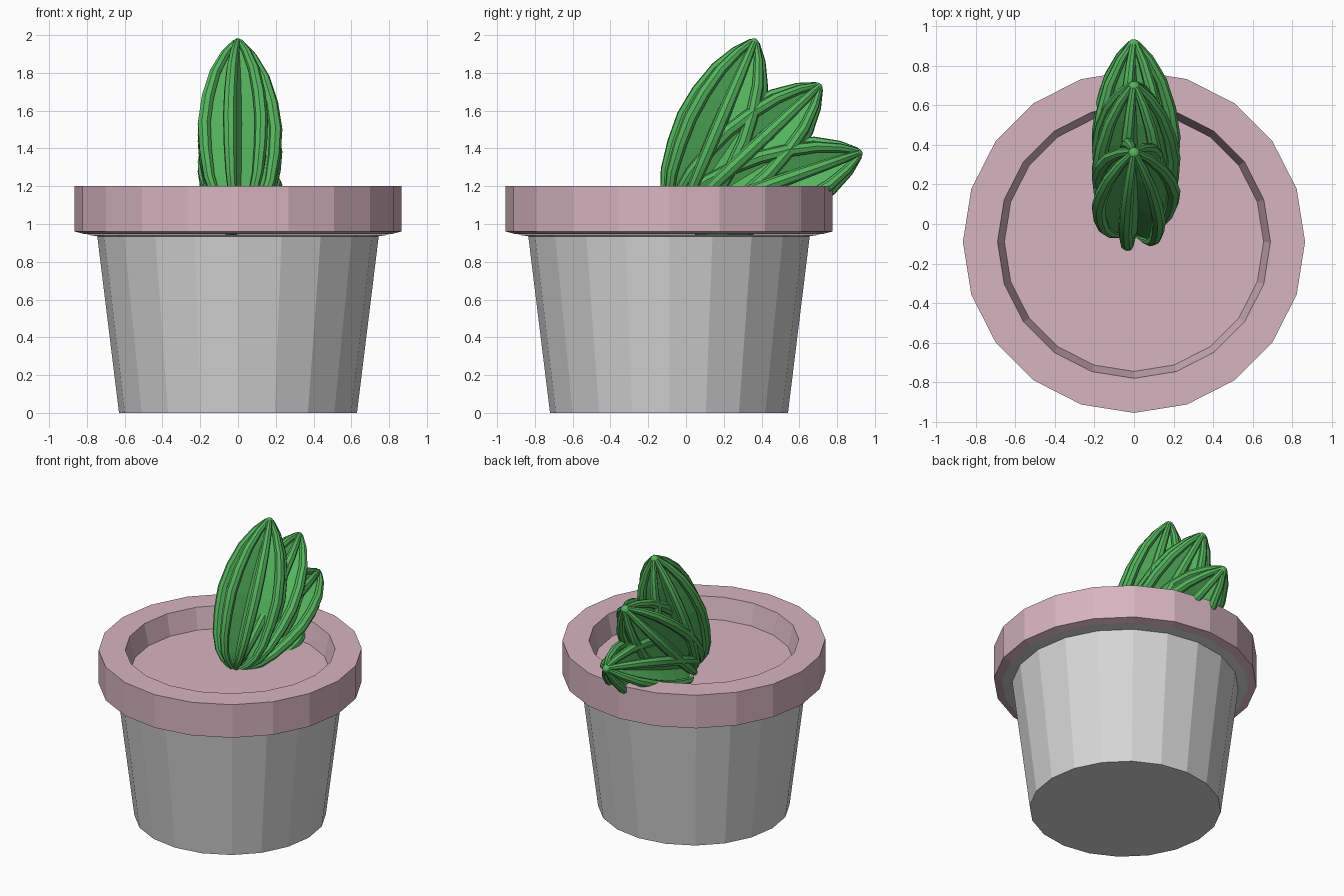
import bpy, bmesh, math
from mathutils import Matrix, Vector

if "Cube" in bpy.data.objects:
    bpy.data.objects.remove(bpy.data.objects["Cube"])


def material(name, rgb):
    mat = bpy.data.materials.new(name)
    mat.use_nodes = True
    mat.diffuse_color = (*rgb, 1)
    mat.node_tree.nodes["Principled BSDF"].inputs["Base Color"].default_value = (*rgb, 1)
    return mat


pink = material("dusty_pink", (0.68, 0.46, 0.53))
grey = material("light_grey", (0.67, 0.67, 0.67))
green = material("cactus_green", (0.09, 0.46, 0.11))


def finish(bm, name, mat, smooth=False):
    bmesh.ops.remove_doubles(bm, verts=bm.verts, dist=1e-5)
    bmesh.ops.recalc_face_normals(bm, faces=bm.faces)
    mesh = bpy.data.meshes.new(name)
    bm.to_mesh(mesh)
    bm.free()
    obj = bpy.data.objects.new(name, mesh)
    bpy.context.collection.objects.link(obj)
    mesh.materials.append(mat)
    if smooth:
        bpy.ops.object.select_all(action='DESELECT')
        obj.select_set(True)
        bpy.context.view_layer.objects.active = obj
        bpy.ops.object.shade_smooth_by_angle(angle=math.radians(35))
    return obj


def skin(bm, rings, caps=True):
    """Join successive rings of points with quads."""
    loops = [[bm.verts.new(p) for p in ring] for ring in rings]
    n = len(loops[0])
    for a, b in zip(loops, loops[1:]):
        for i in range(n):
            j = (i + 1) % n
            bm.faces.new((a[i], a[j], b[j], b[i]))
    if caps:
        bm.faces.new(loops[0])
        bm.faces.new(loops[-1])


POT_SIDES = 20
POT_Y = -0.09


def lathe(name, profile, mat):
    bm = bmesh.new()
    steps = [math.tau * i / POT_SIDES for i in range(POT_SIDES)]
    skin(bm, [[(r * math.cos(a), POT_Y + r * math.sin(a), z) for a in steps]
              for r, z in profile])
    return finish(bm, name, mat)


# Pot body, and the overhanging rim with the soil disc sunk inside it
lathe("pot_body", [(0.63, 0), (0.745, 0.935), (0.81, 0.945)], grey)
lathe("pot_rim", [(0.81, 0.946), (0.865, 0.96), (0.865, 1.2), (0.69, 1.2), (0.655, 1.05)], pink)

# Cactus lobes: (distance along the axis, outer radius)
LOBE = [(0, 0.05), (0.04, 0.11), (0.1, 0.16), (0.2, 0.2), (0.35, 0.226), (0.5, 0.235),
        (0.65, 0.213), (0.8, 0.167), (0.92, 0.1), (1.0, 0.032)]
RIBS = 7
VALLEY = 0.45
TUBE_SIDES = 8


def tube_radius(t):
    return 0.016 + 0.02 * math.sin(math.pi * min(t, 1)) ** 0.6


def lobe_core(place):
    # Star-shaped section: a crest under each rib, a deep fold between
    bm = bmesh.new()
    rings = []
    for t, r in LOBE:
        r -= tube_radius(t)
        ring = []
        for k in range(RIBS * 2):
            a = math.pi * k / RIBS
            s = r * (VALLEY if k % 2 else 1)
            ring.append(place @ Vector((s * math.cos(a), s * math.sin(a), t)))
        rings.append(ring)
    skin(bm, rings)
    return bm


def lobe_ribs(place):
    bm = bmesh.new()
    path = [Vector((r - tube_radius(t), 0, t)) for t, r in LOBE]
    for k in range(RIBS):
        turn = place @ Matrix.Rotation(math.tau * k / RIBS, 4, 'Z')
        rings = []
        for i, p in enumerate(path):
            along = (path[min(i + 1, len(path) - 1)] - path[max(i - 1, 0)]).normalized()
            side = Vector((0, 1, 0))
            out = side.cross(along)
            w = tube_radius(p.z)
            rings.append([turn @ (p + w * (math.cos(a) * out + math.sin(a) * side))
                          for a in (math.tau * j / TUBE_SIDES for j in range(TUBE_SIDES))])
        skin(bm, rings)
    # Small bud where the ribs meet
    bmesh.ops.create_icosphere(bm, subdivisions=2, radius=0.032,
                               matrix=place @ Matrix.Translation((0, 0, 0.99)))
    return bm


# Three identical lobes fan backward from one base point
for label, tilt in (("front", 23), ("middle", 46.8), ("back", 70.5)):
    place = (Matrix.Translation((0, -0.03, 1.04))
             @ Matrix.Rotation(math.radians(-tilt), 4, 'X'))
    finish(lobe_core(place), f"{label}_lobe_core", green)
    finish(lobe_ribs(place), f"{label}_lobe_ribs", green, smooth=True)
